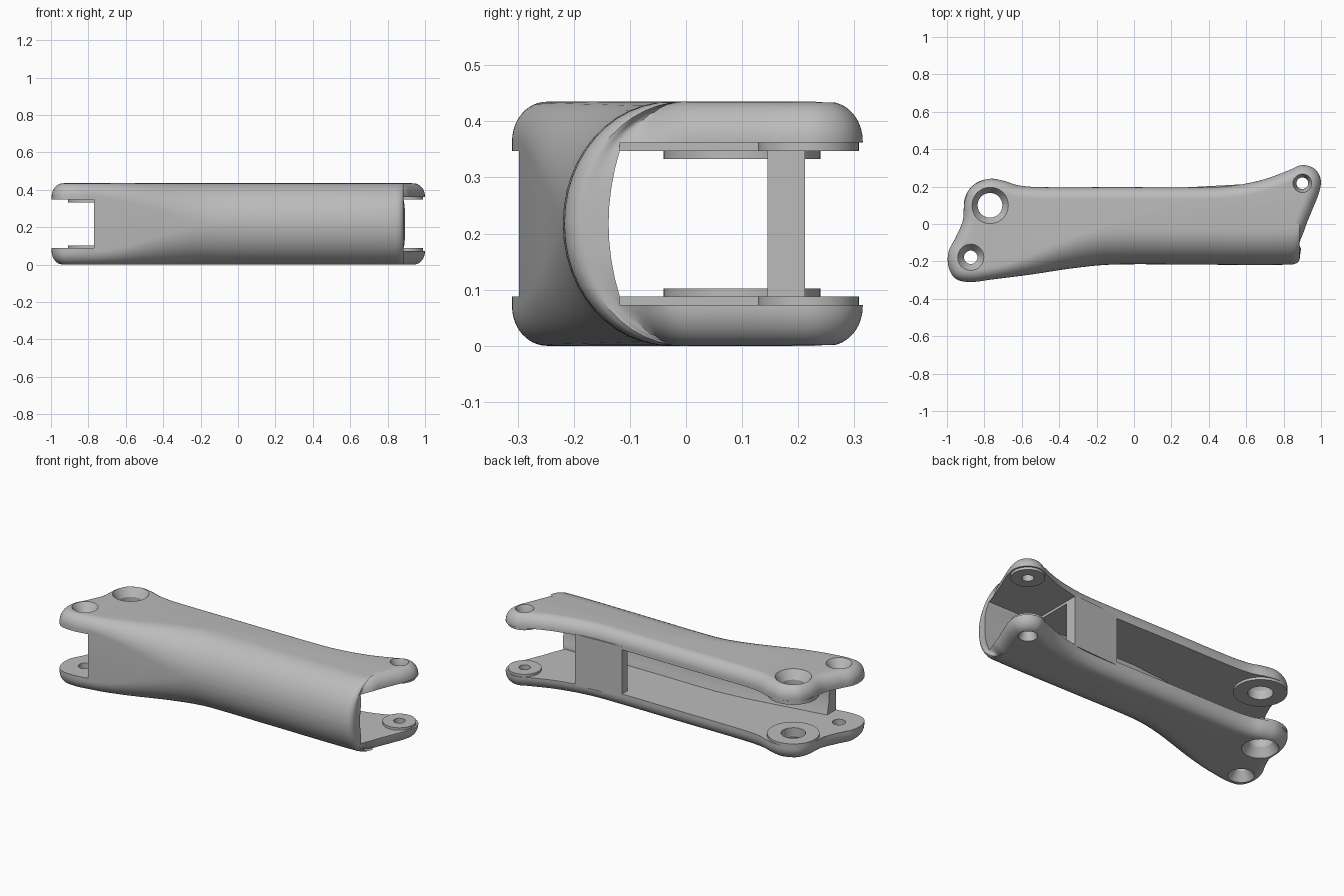
import bpy, bmesh, math
from mathutils import Vector

if "Cube" in bpy.data.objects:
    bpy.data.objects.remove(bpy.data.objects["Cube"], do_unlink=True)

HEIGHT = 0.435
MID = HEIGHT / 2
PLATE = 0.0875      # thickness of the two side plates
WALL_START = -0.77  # where the front wall begins

grey = bpy.data.materials.new("satin_grey")
grey.use_nodes = True
grey.diffuse_color = (0.5, 0.5, 0.5, 1)
grey.node_tree.nodes["Principled BSDF"].inputs["Base Color"].default_value = (0.5, 0.5, 0.5, 1)


def finish(name, bm):
    bmesh.ops.recalc_face_normals(bm, faces=bm.faces)
    mesh = bpy.data.meshes.new(name)
    bm.to_mesh(mesh)
    bm.free()
    mesh.materials.append(grey)
    obj = bpy.data.objects.new(name, mesh)
    bpy.context.collection.objects.link(obj)
    return obj


def loft(name, rings):
    """Closed solid through matching rings of points."""
    bm = bmesh.new()
    rows = [[bm.verts.new(p) for p in ring] for ring in rings]
    n = len(rows[0])
    for low, high in zip(rows, rows[1:]):
        for i in range(n):
            j = (i + 1) % n
            bm.faces.new((low[i], low[j], high[j], high[i]))
    bm.faces.new(rows[0][::-1])
    bm.faces.new(rows[-1])
    return finish(name, bm)


def prism(name, points, z0, z1):
    return loft(name, [[(x, y, z) for x, y in points] for z in (z0, z1)])


def box(name, x0, x1, y0, y1, z0, z1):
    return prism(name, [(x0, y0), (x1, y0), (x1, y1), (x0, y1)], z0, z1)


def lathe(name, centre, profile, closed=False, sides=48):
    """Solid of (radius, height) points; closed makes a ring, otherwise a capped shaft."""
    rings = []
    for r, z in profile:
        angles = [2 * math.pi * i / sides for i in range(sides)]
        rings.append([(centre[0] + r * math.cos(a), centre[1] + r * math.sin(a), z) for a in angles])
    if not closed:
        return loft(name, rings)
    bm = bmesh.new()
    rows = [[bm.verts.new(p) for p in ring] for ring in rings]
    for k, row in enumerate(rows):
        nxt = rows[(k + 1) % len(rows)]
        for i in range(sides):
            j = (i + 1) % sides
            bm.faces.new((row[i], row[j], nxt[j], nxt[i]))
    return finish(name, bm)


def cut(target, cutter):
    mod = target.modifiers.new("cut", 'BOOLEAN')
    mod.operation = 'DIFFERENCE'
    mod.solver = 'EXACT'
    mod.object = cutter
    cutter.hide_render = True
    bpy.context.view_layer.objects.active = target
    bpy.ops.object.modifier_apply(modifier=mod.name)
    bpy.data.objects.remove(cutter, do_unlink=True)


def smooth_loop(points, steps=5):
    """Closed curve through the points."""
    pts = [Vector(p) for p in points]
    out = []
    for i in range(len(pts)):
        a, b, c, d = (pts[(i + k) % len(pts)] for k in (-1, 0, 1, 2))
        m0 = (c - a).normalized() * (c - b).length
        m1 = (d - b).normalized() * (c - b).length
        for s in range(steps):
            t = s / steps
            out.append(b * (2*t**3 - 3*t**2 + 1) + m0 * (t**3 - 2*t**2 + t)
                       + c * (3*t**2 - 2*t**3) + m1 * (t**3 - t**2))
    return out


# Plan outline, counterclockwise from the front wall
outline = smooth_loop([
    (-0.77, -0.298), (-0.55, -0.27), (-0.33, -0.237), (-0.12, -0.217), (0.3, -0.217),
    (0.84, -0.217), (0.88, -0.2), (0.89, -0.15), (0.912, -0.03), (0.955, 0.08),
    (0.99, 0.17), (0.998, 0.24), (0.965, 0.295), (0.9, 0.315), (0.83, 0.288),
    (0.7, 0.24), (0.55, 0.208), (0.4, 0.197), (-0.1, 0.197), (-0.5, 0.197),
    (-0.62, 0.207), (-0.7, 0.232), (-0.78, 0.241), (-0.87, 0.198), (-0.906, 0.12),
    (-0.915, 0.02), (-0.955, -0.075), (-0.992, -0.15), (-0.99, -0.235),
    (-0.95, -0.295), (-0.87, -0.31)])


def body_rings():
    """Edge rounding grows from a small fillet to a half-ellipse along the front."""
    n = len(outline)
    rounding = []
    for i, p in enumerate(outline):
        tangent = (outline[(i + 1) % n] - outline[i - 1]).normalized()
        inward = Vector((-tangent.y, tangent.x))
        t = min(max((p.x + 0.8) / 0.7, 0), 1)
        f = t * t * (3 - 2 * t) * min(max((-p.y - 0.02) / 0.17, 0), 1)
        direction = (inward * (1 - f) + Vector((0, 1)) * f).normalized()
        rounding.append((p, direction, 0.062 + 0.128 * f, 0.07 + 0.145 * f))
    rings = []
    steps = 12
    for side in (-1, 1):
        order = range(steps, -1, -1) if side < 0 else range(steps + 1)
        for k in order:
            a = math.pi / 2 * k / steps
            ring = []
            for p, d, depth, height in rounding:
                q = p + d * depth * (1 - math.cos(a))
                ring.append((q.x, q.y, MID + side * (MID - height + height * math.sin(a))))
            rings.append(ring)
    return rings


shell = loft("link_shell", body_rings())

# Main cavity, open at the back and both ends, with a bowed front wall
inner_front = [(WALL_START, -0.215), (-0.5, -0.17), (-0.3, -0.138), (-0.1, -0.118), (1.2, -0.118)]
levels = []
for k in range(9):
    z = PLATE + (HEIGHT - 2 * PLATE) * k / 8
    bow = 0.02 * (1 - ((k - 4) / 4) ** 2)
    ring = [(-1.2, -0.5), (WALL_START, -0.5)] + [(x, y - bow) for x, y in inner_front]
    levels.append([(x, y, z) for x, y in ring + [(1.2, 0.5), (-1.2, 0.5)]])
cut(shell, loft("cavity_cutter", levels))

# Slightly taller pocket at the narrow end
cut(shell, box("pocket_cutter", 0.576, 1.2, -0.118, 0.5, 0.073, HEIGHT - 0.073))

# Countersunk pivot holes through both plates: centre, outer radius, inner radius
holes = [((-0.77, 0.1), 0.098, 0.066), ((-0.873, -0.178), 0.07, 0.036), ((0.9, 0.218), 0.05, 0.031)]
for centre, wide, narrow in holes:
    half = [(wide, -0.1), (wide, 0), (narrow, 0.05)]
    profile = half + [(r, HEIGHT - z) for r, z in reversed(half)]
    cut(shell, lathe("hole_cutter", centre, profile))

# Raised pads around the pivot holes on the inner plate faces
pads = [("wide_end_pad", holes[0], 0.14, 0.08, 0.102), ("narrow_end_pad", holes[2], 0.09, 0.068, PLATE)]
parts = [shell]
for name, (centre, wide, narrow), radius, z0, z1 in pads:
    for label, flip in (("lower_", False), ("upper_", True)):
        ring = [(narrow, z0), (radius, z0), (radius, z1), (narrow, z1)]
        if flip:
            ring = [(r, HEIGHT - z) for r, z in ring]
        parts.append(lathe(label + name, centre, ring, closed=True))

# Bridge joining the plates at the back
parts.append(prism("back_bridge", [(0.28, 0.145), (0.576, 0.145), (0.576, 0.212), (0.28, 0.196)],
                   PLATE - 0.02, HEIGHT - PLATE + 0.02))

# Smooth rounded surfaces, crisp cut edges
for obj in parts:
    bpy.ops.object.select_all(action='DESELECT')
    obj.select_set(True)
    bpy.context.view_layer.objects.active = obj
    bpy.ops.object.shade_smooth_by_angle(angle=math.radians(30))
